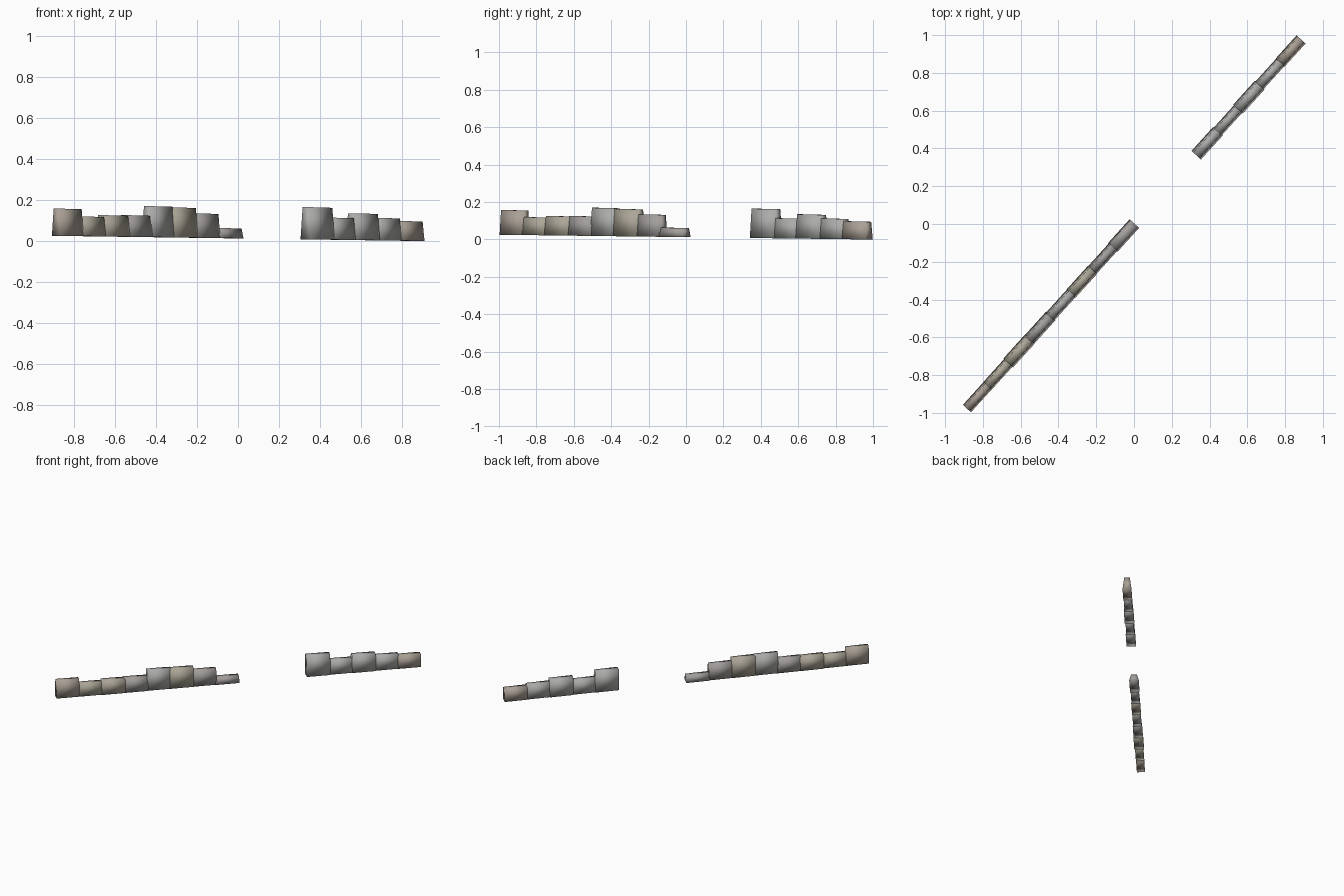
import bpy, bmesh
from math import radians, cos, sin
from mathutils import Matrix

if "Cube" in bpy.data.objects:
    bpy.data.objects.remove(bpy.data.objects["Cube"])

ANGLE = radians(47.85)      # heading of the wall seen from above
SLOTS = 16                  # block positions along the wall, three left empty as the gap
PITCH = 2.636 / SLOTS
TAPER = 0.6                 # top width / bottom width

COLOURS = {
    "brown": (0.40, 0.35, 0.30, 1),
    "tan": (0.41, 0.38, 0.31, 1),
    "grey": (0.41, 0.41, 0.40, 1),
    "dark": (0.36, 0.34, 0.33, 1),
}
mats = {}
for name, c in COLOURS.items():
    mats[name] = bpy.data.materials.new(name + "_stone")
    mats[name].diffuse_color = c

# slot, top height, bottom width, stone colour
BLOCKS = [
    (0, 0.156, 0.058, "brown"), (1, 0.118, 0.060, "tan"), (2, 0.124, 0.070, "tan"),
    (3, 0.124, 0.067, "dark"), (4, 0.168, 0.061, "grey"), (5, 0.162, 0.064, "tan"),
    (6, 0.133, 0.060, "dark"), (7, 0.062, 0.068, "dark"),
    (11, 0.163, 0.068, "grey"), (12, 0.112, 0.059, "grey"), (13, 0.133, 0.069, "grey"),
    (14, 0.111, 0.059, "grey"), (15, 0.096, 0.064, "brown"),
]


def base_z(s):
    """Sloping ground line, falling towards the back right."""
    return 0.0125 - 0.0095 * s


def stone_block(slot, top, width, colour):
    """Box narrowed towards a slightly tilted top, softly shaded."""
    s0 = (slot - SLOTS / 2 + 0.5) * PITCH
    half = PITCH / 2 + (0.003 if 0 < slot < SLOTS - 1 else 0)
    bm = bmesh.new()
    bmesh.ops.create_cube(bm, size=2)
    for v in bm.verts:
        up = v.co.z > 0
        s = s0 + v.co.x * half
        w = v.co.y * width / 2 * (TAPER if up else 1)
        z = top - 0.02 * (s - s0) if up else base_z(s)
        v.co = (s, w, max(z, 0))
    bm.transform(Matrix.Rotation(ANGLE, 4, 'Z'))
    for f in bm.faces:
        f.smooth = True
    me = bpy.data.meshes.new("wall_stone")
    bm.to_mesh(me)
    bm.free()
    me.materials.append(mats[colour])
    ob = bpy.data.objects.new(f"wall_stone_{slot + 1:02d}", me)
    bpy.context.collection.objects.link(ob)


# Two runs of stones with an opening between them
for block in BLOCKS:
    stone_block(*block)

for m in bpy.data.materials:
    if m.users and not m.is_grease_pencil:
        m.use_nodes = True
        m.node_tree.nodes["Principled BSDF"].inputs["Base Color"].default_value = m.diffuse_color
